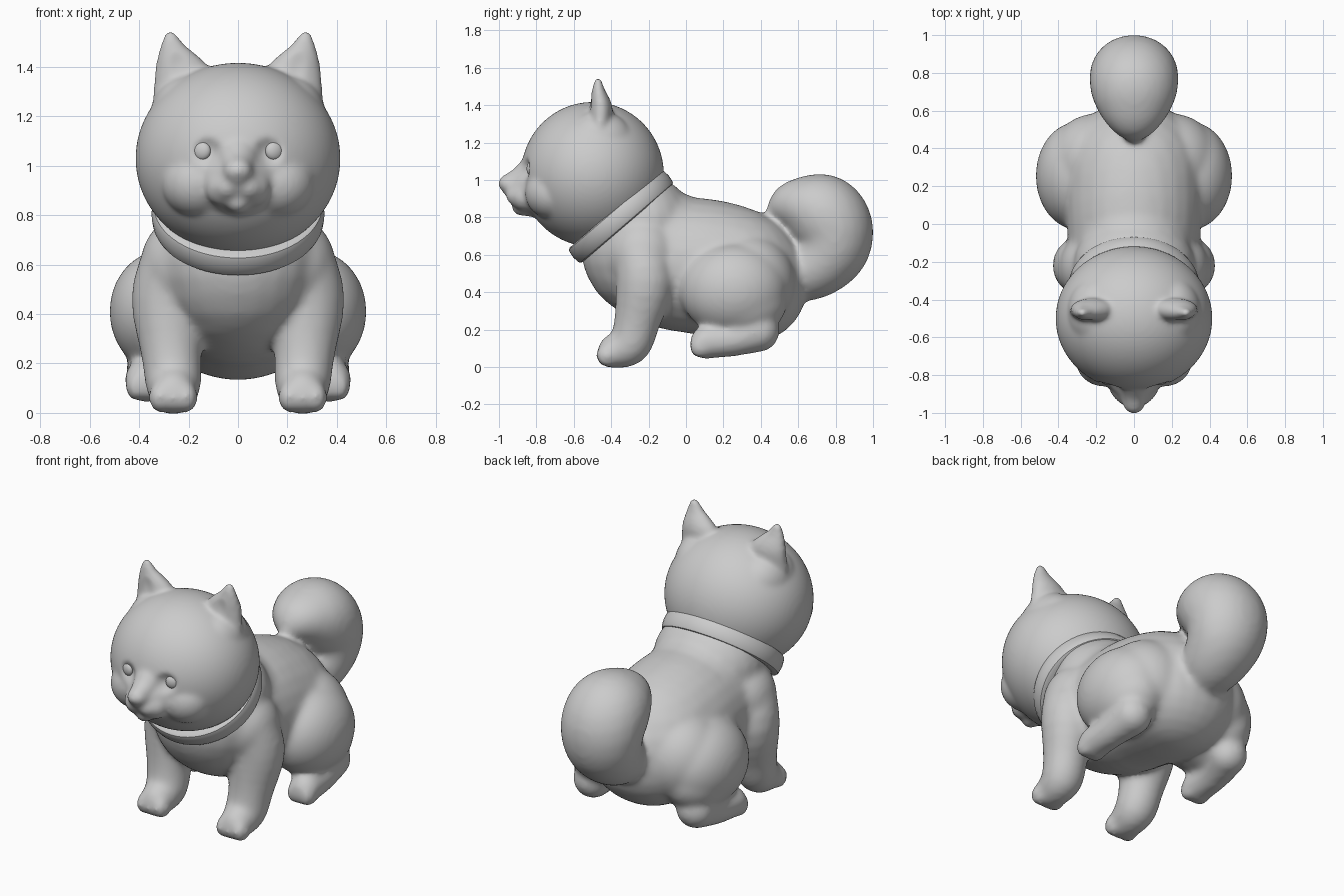
import bpy, bmesh, math
from mathutils import Vector

if "Cube" in bpy.data.objects:
    bpy.data.objects.remove(bpy.data.objects["Cube"])


def ball(u, v):
    """Template unit sphere, copied for every blob."""
    bm = bmesh.new()
    bmesh.ops.create_uvsphere(bm, u_segments=u, v_segments=v, radius=1)
    data = [p.co.copy() for p in bm.verts], [[p.index for p in f.verts] for f in bm.faces]
    bm.free()
    return data


SMALL, LARGE = ball(24, 14), ball(72, 40)


class Shape:
    """Collects overlapping ellipsoids that are later fused into one skin."""

    def __init__(self):
        self.v, self.f = [], []

    def blob(self, c, r, tmpl=SMALL):
        n = len(self.v)
        self.v += [(c[0] + p.x * r[0], c[1] + p.y * r[1], c[2] + p.z * r[2]) for p in tmpl[0]]
        self.f += [[i + n for i in f] for f in tmpl[1]]

    def pair(self, c, r, tmpl=LARGE):
        for side in (1, -1):
            self.blob((side * c[0], c[1], c[2]), r, tmpl)

    def chain(self, keys, steps=4, mirror=False):
        """Tapering limb: ellipsoids along a smooth spline of (centre, radii) keys."""
        k = [(Vector(c), Vector(r)) for c, r in keys]
        k = [k[0]] + k + [k[-1]]
        for a in range(1, len(k) - 2):
            for i in range(0 if a == 1 else 1, steps + 1):
                t = i / steps
                c, r = [p1 + .5 * t * (p2 - p0 + t * (2 * p0 - 5 * p1 + 4 * p2 - p3
                        + t * (3 * (p1 - p2) + p3 - p0)))
                        for p0, p1, p2, p3 in zip(*k[a - 1:a + 3])]
                for side in ((1, -1) if mirror else (1,)):
                    self.blob((c.x * side, c.y, c.z), r)

    def make(self, name):
        me = bpy.data.meshes.new(name)
        me.from_pydata(self.v, [], self.f)
        me.shade_smooth()
        ob = bpy.data.objects.new(name, me)
        bpy.context.collection.objects.link(ob)
        return ob


def bake(ob):
    """Apply all modifiers once."""
    dg = bpy.context.evaluated_depsgraph_get()
    me = bpy.data.meshes.new_from_object(ob.evaluated_get(dg))
    ob.modifiers.clear()
    ob.data = me
    me.shade_smooth()


def fuse(ob, voxel):
    m = ob.modifiers.new("fuse", 'REMESH')
    m.mode = 'VOXEL'
    m.voxel_size = voxel
    bake(ob)


def soften(ob, n):
    m = ob.modifiers.new("soften", 'SMOOTH')
    m.factor = 0.5
    m.iterations = n
    bake(ob)


def s(x, y, z, r, kx=1.0):
    return ((x, y, z), (r * kx, r, r))


# Body: torso, shoulders and rump
b = Shape()
b.chain([s(0, -.22, .76, .265, 1.22), s(0, -.25, .62, .31, 1.08),
         s(0, -.10, .56, .35), s(0, .10, .535, .365),
         s(0, .28, .49, .352, 1.05), s(0, .35, .43, .298, 1.2)])
b.blob((0, -.10, .62), (.32, .32, .32), LARGE)
b.pair((.19, -.23, .60), (.205, .20, .21))
b.pair((.20, .33, .45), (.25, .255, .26))
# Front legs
b.chain([s(.25, -.25, .62, .14), s(.275, -.22, .46, .158), s(.27, -.26, .25, .125),
         s(.262, -.30, .125, .114), s(.262, -.38, .085, .093)], mirror=True)
# Haunches and hind feet
b.pair((.30, .255, .41), (.22, .285, .25))
b.pair((.30, .29, .35), (.195, .25, .20))
b.chain([s(.34, .39, .19, .11), s(.365, .25, .145, .09), s(.37, .11, .133, .09)], mirror=True)
# Toes
for dx in (-.055, 0, .055):
    b.pair((.262 + dx, -.42, .062), (.045, .062, .064), SMALL)
    b.pair((.37 + dx * .8, .08, .11), (.042, .062, .064), SMALL)
# Curled tail
b.chain([s(0, .54, .48, .135), s(0, .68, .53, .168, 1.08), s(0, .775, .625, .196, 1.1),
         s(0, .79, .73, .213, 1.1), s(0, .74, .81, .217, 1.08), s(0, .66, .85, .173, 1.18),
         s(0, .57, .865, .122, 1.2), s(0, .495, .84, .065)], steps=5)
body = b.make("body")
fuse(body, .015)
soften(body, 18)

# Head: skull, with fuller temples and cheeks
h = Shape()
h.blob((0, -.50, 1.03), (.415, .382, .387), LARGE)
h.pair((.20, -.47, 1.20), (.155, .19, .17))
h.pair((.16, -.715, .93), (.15, .145, .14))
# Muzzle, bridge, lips and jaw
h.chain([((0, -.76, .95), (.21, .13, .16)), ((0, -.85, .94), (.12, .09, .115)),
         ((0, -.91, .955), (.075, .06, .075)), ((0, -.95, .98), (.058, .055, .048))])
h.chain([s(0, -.81, 1.04, .095), s(0, -.88, 1.0, .072), s(0, -.945, .98, .055)])
h.chain([s(.055, -.86, .91, .077), s(.042, -.91, .915, .052)], mirror=True)
h.chain([s(0, -.80, .89, .09), s(0, -.88, .86, .052)])
# Ears
h.chain([((.215, -.46, 1.28), (.13, .06, .06)), ((.225, -.455, 1.39), (.112, .062, .04)),
         ((.262, -.468, 1.475), (.056, .036, .03)), ((.273, -.47, 1.525), (.026, .022, .022))],
        mirror=True, steps=7)
head = h.make("head")
fuse(head, .011)
# Press in the eye sockets and inner ears
hollows = [((.142, -.905, 1.06), (.08, .078, .07)), ((.245, -.535, 1.42), (.045, .032, .07))]
for v in head.data.vertices:
    for c, r in hollows:
        qx, qy, qz = (abs(v.co.x) - c[0]) / r[0], (v.co.y - c[1]) / r[1], (v.co.z - c[2]) / r[2]
        if qx * qx + qy * qy + qz * qz < 1:
            v.co.y = c[1] + r[1] * math.sqrt(1 - qx * qx - qz * qz)
soften(head, 16)

# Eyes
for side, label in ((1, "left"), (-1, "right")):
    e = Shape()
    e.blob((0, 0, 0), (.038, .022, .038))
    eye = e.make(label + "_eye")
    eye.location = (side * .147, -.828, 1.06)
    eye.rotation_euler = (0, 0, side * math.radians(20))

# Collar: flat band with rounded edges around the neck
prof = [(.28, -.052), (.328, -.052), (.341, -.046), (.346, -.034), (.35, 0),
        (.346, .034), (.341, .046), (.328, .052), (.28, .052)]
n, k = 64, len(prof)
band = Shape()
for i in range(n):
    a = 2 * math.pi * i / n
    band.v += [(r * math.cos(a), r * .96 * math.sin(a), z) for r, z in prof]
    for j in range(k):
        p, q, j2 = i * k, (i + 1) % n * k, (j + 1) % k
        band.f.append([p + j, q + j, q + j2, p + j2])
collar = band.make("collar")
collar.location = (0, -.348, .805)
collar.rotation_euler = (math.radians(40.6), 0, 0)
bpy.context.view_layer.objects.active = collar
collar.select_set(True)
bpy.ops.object.shade_smooth_by_angle(angle=math.radians(40))
